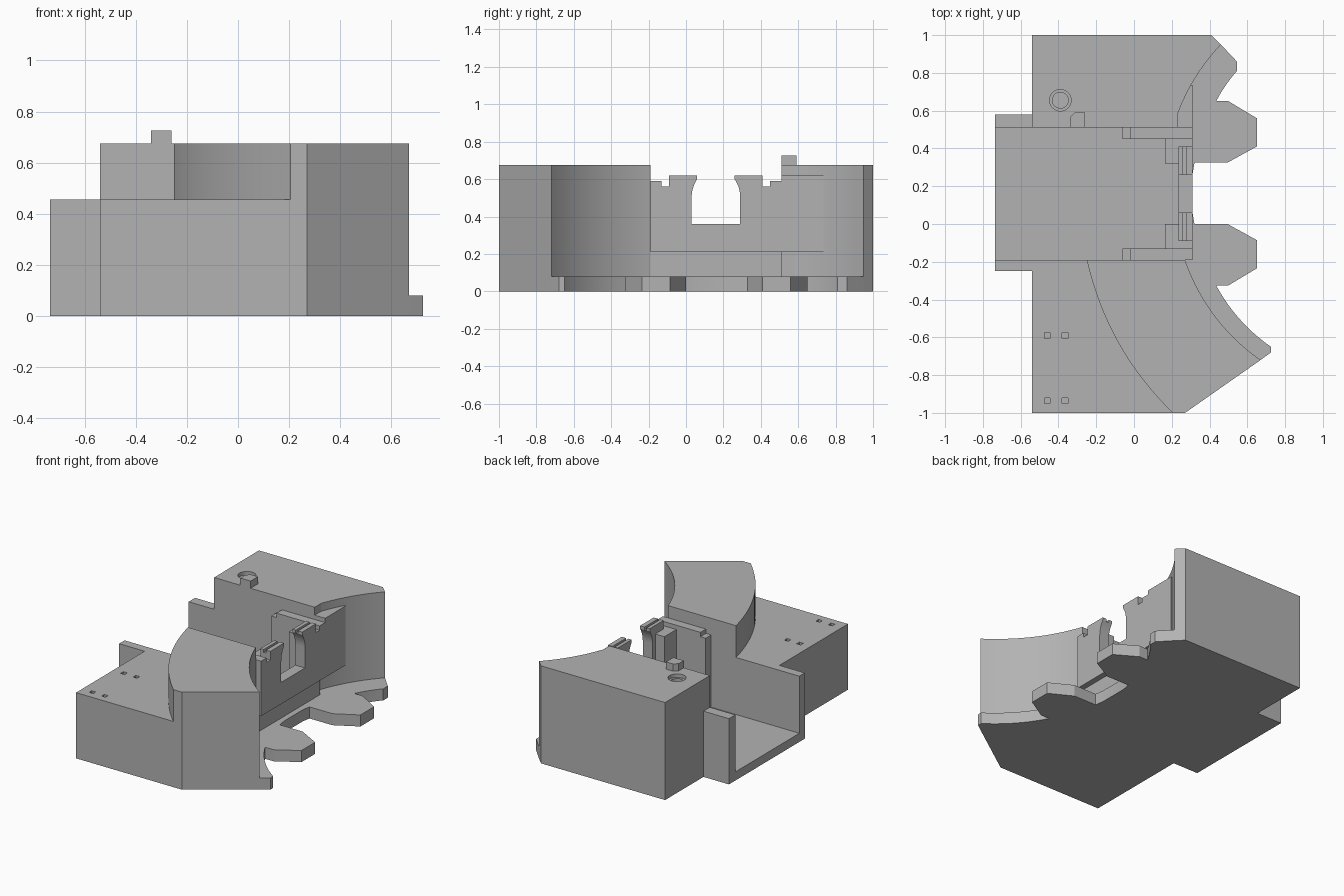
import bpy, bmesh, math
from mathutils import Vector

cube = bpy.data.objects.get("Cube")
if cube:
    bpy.data.objects.remove(cube)

grey = bpy.data.materials.new("plain grey")
grey.use_nodes = True
COLOUR = (0.45, 0.45, 0.45, 1)
grey.diffuse_color = COLOUR
grey.node_tree.nodes["Principled BSDF"].inputs["Base Color"].default_value = COLOUR

MID = 0.16                  # centre line of the channel
SLOT = (-0.19, 0.51)        # inner faces of the channel
END = 0.235                 # closed end of the channel


def arc(p, q, sag, n=20):
    """Shallow curve from p to q, bulging left by sag."""
    p, q = Vector(p), Vector(q)
    d = (q - p).normalized()
    side = Vector((-d.y, d.x))
    return [tuple(p.lerp(q, i / n) + side * sag * 4 * (i / n) * (1 - i / n))
            for i in range(n + 1)]


def extrude(name, outline, lo, hi, axis="z"):
    """Extrude an outline along z, or a y-z outline along x."""
    bm = bmesh.new()
    place = (lambda p: (p[0], p[1], lo)) if axis == "z" else (lambda p: (lo, p[0], p[1]))
    face = bm.faces.new([bm.verts.new(place(p)) for p in outline])
    top = bmesh.ops.extrude_face_region(bm, geom=[face])["geom"]
    step = Vector((0, 0, hi - lo)) if axis == "z" else Vector((hi - lo, 0, 0))
    bmesh.ops.translate(bm, vec=step, verts=[v for v in top if isinstance(v, bmesh.types.BMVert)])
    bmesh.ops.recalc_face_normals(bm, faces=bm.faces)
    mesh = bpy.data.meshes.new(name)
    bm.to_mesh(mesh)
    bm.free()
    mesh.materials.append(grey)
    ob = bpy.data.objects.new(name, mesh)
    bpy.context.collection.objects.link(ob)
    return ob


def box(name, x, y, z):
    return extrude(name, [(x[0], y[0]), (x[1], y[0]), (x[1], y[1]), (x[0], y[1])], *z)


def disc(x, y, r, n=32):
    return [(x + r * math.cos(math.tau * i / n), y + r * math.sin(math.tau * i / n))
            for i in range(n)]


def cut(ob, cutter):
    cutter.hide_render = True
    mod = ob.modifiers.new("cut", "BOOLEAN")
    mod.object, mod.operation, mod.solver = cutter, "DIFFERENCE", "EXACT"
    bpy.context.view_layer.objects.active = ob
    bpy.ops.object.modifier_apply(modifier=mod.name)
    bpy.data.objects.remove(cutter)


def smooth(ob):
    bpy.ops.object.select_all(action="DESELECT")
    ob.select_set(True)
    bpy.context.view_layer.objects.active = ob
    bpy.ops.object.shade_smooth_by_angle(angle=math.radians(20))


def mirror_y(points):
    return [(2 * MID - y, z) for y, z in reversed(points)]


# Curved walls
front_wall = arc((0.67, -0.72), (0.27, -0.19), 0.053)
back_wall = arc((0.23, 0.58), (0.46, 0.95), 0.022)
step_wall = arc((-0.25, -0.19), (0.205, -1), -0.069)

# Front block, its raised curved segment, and the back block
front_block = extrude("front_block", [(-0.54, -1), (0.27, -1)] + front_wall + [(-0.54, -0.19)], 0, 0.455)
raised = extrude("raised_segment", step_wall + [(0.27, -1)] + front_wall, 0.455, 0.675)
back_block = extrude("back_block", [(-0.54, 0.51), (0.23, 0.51)] + back_wall
                     + [(0.41, 1), (-0.54, 1)], 0, 0.675)

# Square pin holes and a stepped round hole
for x in (-0.46, -0.365):
    for y in (-0.59, -0.935):
        cut(front_block, box("pin_cutter", (x - 0.015, x + 0.015), (y - 0.015, y + 0.015), (0.41, 0.5)))
cut(back_block, extrude("rim_cutter", disc(-0.39, 0.655, 0.057), 0.65, 0.75))
cut(back_block, extrude("hole_cutter", disc(-0.39, 0.655, 0.042), 0.57, 0.75))

# Toothed base plate
tooth = [(0.435, -0.325), (0.5, -0.325), (0.65, -0.235), (0.65, -0.085),
         (0.495, 0), (0.32, 0), (0.31, 0.06)]
teeth = tooth + [(x, 2 * MID - y + 0.005) for x, y in reversed(tooth)]
plate = extrude("toothed_plate", [(0.67, -0.72), (0.725, -0.68), (0.725, -0.65)]
                + arc((0.725, -0.65), (0.435, -0.325), 0.026)[1:-1] + teeth
                + arc((0.435, 0.65), (0.545, 0.81), 0.006)[1:]
                + [(0.545, 0.86), (0.46, 0.95)] + back_wall[::-1][1:]
                + [(0.23, 0.51), (0.27, 0.51)] + front_wall[::-1][:-1], 0, 0.08)

# Channel floor, end wall and projecting side walls
box("channel_floor", (-0.735, END), SLOT, (0, 0.06))
box("channel_end", (END, 0.27), SLOT, (0, 0.21))
box("front_wing", (-0.735, -0.54), (-0.25, SLOT[0]), (0, 0.455))
box("back_wing", (-0.735, -0.54), (SLOT[1], 0.58), (0, 0.455))

# End panel with the window and two hooked clips
half = [(-0.19, 0.21), (-0.19, 0.59), (-0.13, 0.59), (-0.13, 0.56), (-0.09, 0.56),
        (-0.09, 0.62), (0.06, 0.62), (0.06, 0.6)]
half += arc((0.06, 0.6), (0.03, 0.5), -0.008, 8)[1:] + [(0.03, 0.36)]
panel = extrude("end_panel", half + mirror_y(half), END, 0.31, "x")
cut(panel, box("groove_cutter", (0.26, 0.277), (-0.3, 0.6), (0.6, 0.7)))
box("panel_shelf", (END - 0.02, 0.31), (SLOT[1], 0.735), (0.21, 0.62))

# Guide rails and corner posts on both sides of the channel
for side, sign in (("front", 1), ("back", -1)):
    def span(a, b):
        ends = (MID + sign * (a - MID), MID + sign * (b - MID))
        return min(ends), max(ends)
    box(side + "_rail", (-0.02, END), span(-0.19, -0.13), (0.06, 0.59))
    box(side + "_rail_lip", (-0.06, -0.02), span(-0.19, -0.13), (0.06, 0.56))
    box(side + "_post", (0.165, END), span(-0.13, 0), (0.06, 0.56 if sign else 0))

# Small stop on the back block
extrude("stop_tab", [(-0.34, 0.51), (-0.26, 0.51), (-0.26, 0.59), (-0.315, 0.59), (-0.34, 0.565)],
        0.675, 0.725)

for ob in (front_block, raised, back_block, plate, panel):
    smooth(ob)
